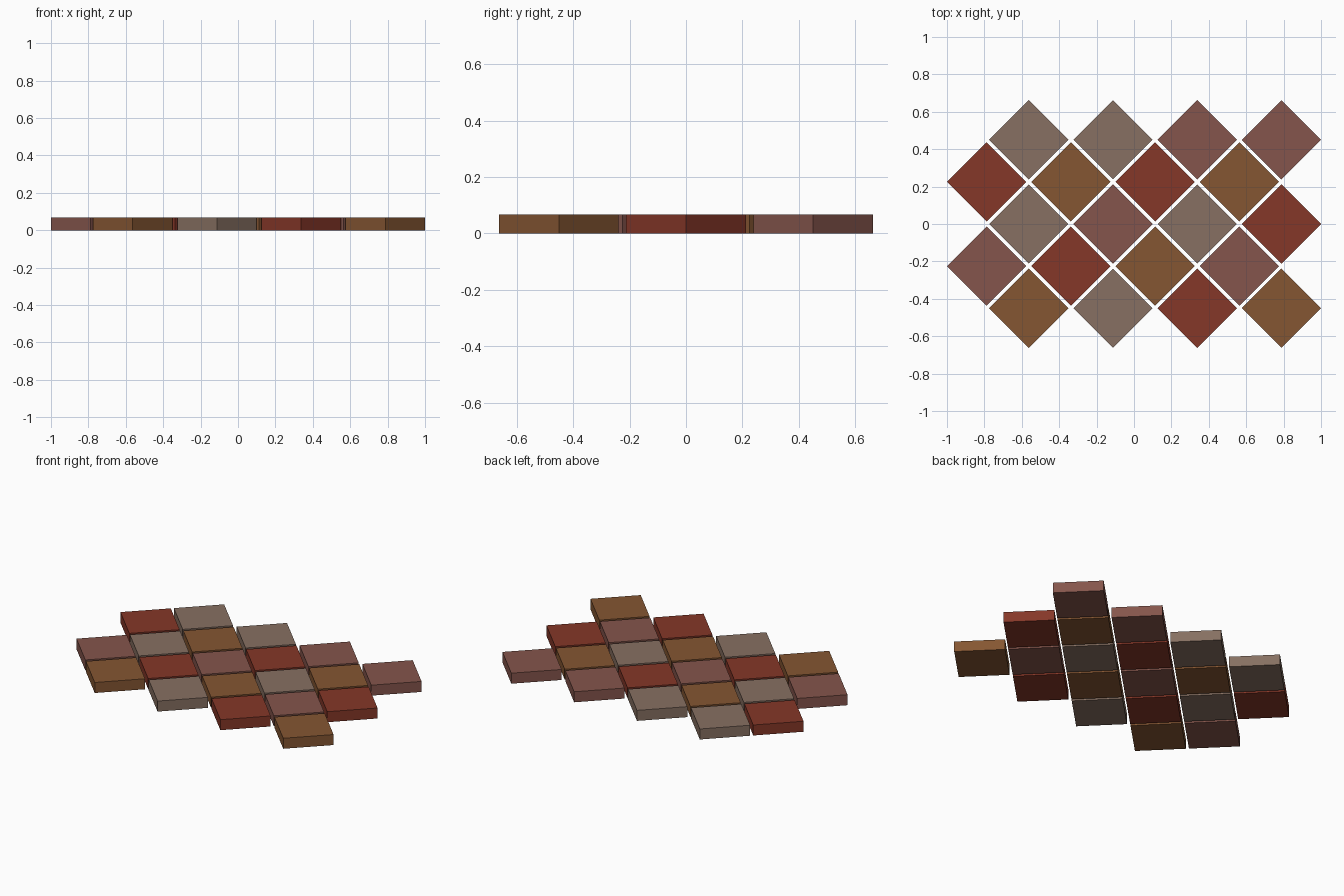
import bpy, math

if "Cube" in bpy.data.objects:
    bpy.data.objects.remove(bpy.data.objects["Cube"])

HALF = 0.212      # half diagonal of a tile
PITCH = 0.4503    # spacing of tiles along a row
HEIGHT = 0.068

COLOURS = {
    "red": (0.235, 0.038, 0.021, 1),
    "brown": (0.235, 0.093, 0.032, 1),
    "taupe": (0.242, 0.162, 0.122, 1),
    "mauve": (0.235, 0.091, 0.072, 1),
}
materials = {}
for name, colour in COLOURS.items():
    materials[name] = bpy.data.materials.new(name + "_clay")
    materials[name].diffuse_color = colour

# Rows from back to front, tiles from left to right
ROWS = [
    "taupe taupe mauve mauve",
    "red brown red brown",
    "taupe mauve taupe red",
    "mauve red brown mauve",
    "brown taupe red brown",
]


def add_tile(name, x, y, material):
    """One square paving tile turned 45 degrees, resting on the ground."""
    bpy.ops.mesh.primitive_cube_add(size=1, location=(x, y, HEIGHT / 2),
                                    rotation=(0, 0, math.pi / 4))
    tile = bpy.context.object
    side = HALF * math.sqrt(2)
    tile.scale = (side, side, HEIGHT)
    tile.name = name
    tile.data.materials.append(material)


# Staggered diamond paving: even rows are shifted half a pitch to the right
for r, row in enumerate(ROWS):
    shift = PITCH / 2 if r % 2 == 0 else 0
    for c, colour in enumerate(row.split()):
        x = -1 + HALF + shift + c * PITCH
        y = (2 - r) * PITCH / 2
        add_tile(f"paving_tile_{r + 1}_{c + 1}", x, y, materials[colour])

for m in bpy.data.materials:
    if m.users and not m.is_grease_pencil:
        m.use_nodes = True
        m.node_tree.nodes["Principled BSDF"].inputs["Base Color"].default_value = m.diffuse_color
